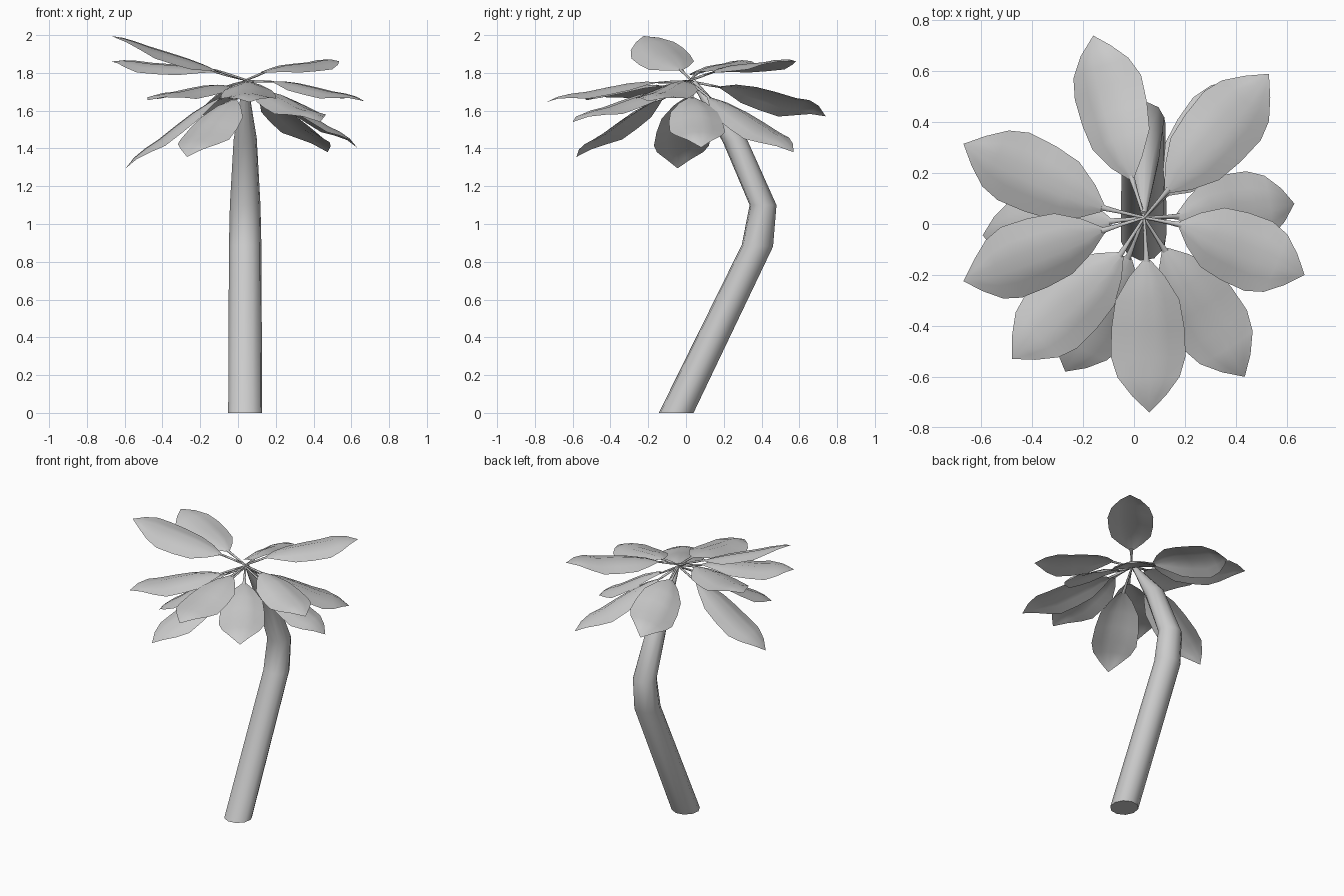
import bpy, bmesh, math
from mathutils import Vector

if "Cube" in bpy.data.objects:
    bpy.data.objects.remove(bpy.data.objects["Cube"])

CROWN = Vector((0.04, 0.025, 1.755))


def finish(name, bm, angle):
    bmesh.ops.recalc_face_normals(bm, faces=bm.faces)
    mesh = bpy.data.meshes.new(name)
    bm.to_mesh(mesh)
    bm.free()
    obj = bpy.data.objects.new(name, mesh)
    bpy.context.collection.objects.link(obj)
    bpy.ops.object.select_all(action='DESELECT')
    obj.select_set(True)
    bpy.context.view_layer.objects.active = obj
    bpy.ops.object.shade_smooth_by_angle(angle=math.radians(angle))
    return obj


def bridge(bm, a, b):
    n = len(a)
    for i in range(n):
        bm.faces.new((a[i], a[(i + 1) % n], b[(i + 1) % n], b[i]))


# Bent trunk: y, z, half width in x, half depth, ring tilt (degrees)
TRUNK = [(-0.052, 0.0, 0.091, 0.093, 0), (0.378, 0.885, 0.087, 0.084, -3),
         (0.408, 1.10, 0.082, 0.072, 0), (0.255, 1.45, 0.062, 0.062, 25),
         (0.04, 1.755, 0.012, 0.012, 35)]
SIDES = 10
bm = bmesh.new()
rings = []
for y, z, rx, ry, tilt in TRUNK:
    t = math.radians(tilt)
    ring = []
    for i in range(SIDES):
        a = 2 * math.pi * (i + 0.25) / SIDES
        d = ry * math.sin(a)
        ring.append(bm.verts.new((0.038 + rx * math.cos(a),
                                  y + d * math.cos(t), z + d * math.sin(t))))
    rings.append(ring)
for a, b in zip(rings, rings[1:]):
    bridge(bm, a, b)
bm.faces.new(rings[0])
bm.faces.new(rings[-1])
finish("trunk", bm, 40)

# Leaf outline: fraction of length, half width, rise of midrib, edge droop
OUTLINE = [(0.0, 0.013, 0.0, 0.0), (0.11, 0.070, 0.016, 0.018),
           (0.27, 0.126, 0.024, 0.038), (0.45, 0.143, 0.022, 0.040),
           (0.64, 0.147, 0.018, 0.038), (0.77, 0.122, 0.022, 0.024),
           (0.89, 0.066, 0.018, 0.010)]
# Cross-section: position across, share of the droop (crease along the midrib)
SECTION = [(-1, 1), (-0.55, 0.45), (-0.18, 0.02), (0, 0.14),
           (0.18, 0.02), (0.55, 0.45), (1, 1)]


def leaf(name, base, tip, arch=1.0, roll=0):
    base, tip = Vector(base), Vector(tip)
    along = tip - base
    side = along.cross(Vector((0, 0, 1))).normalized()
    up = side.cross(along).normalized()
    r = math.radians(roll)
    side, up = (side * math.cos(r) + up * math.sin(r),
                up * math.cos(r) - side * math.sin(r))
    bm = bmesh.new()
    rows = []
    for t, w, h, droop in OUTLINE:
        c = base + along * t + up * (h * arch)
        rows.append([bm.verts.new(c + side * (w * s) - up * (droop * k))
                     for s, k in SECTION])
    n = len(SECTION) - 1
    for a, b in zip(rows, rows[1:]):
        for i in range(n):
            bm.faces.new((a[i], a[i + 1], b[i + 1], b[i]))
    end = bm.verts.new(tip)
    for i in range(n):
        bm.faces.new((rows[-1][i], rows[-1][i + 1], end))
    finish(name, bm, 60)

    # Thin stalk joining the leaf to the crown
    start = Vector((CROWN.x, CROWN.y, CROWN.z + (base.z - 1.73) * 0.1))
    d = base + along * 0.015 - start
    s1 = d.cross(Vector((0, 0, 1))).normalized()
    u1 = s1.cross(d).normalized()
    bm = bmesh.new()
    stalk = []
    for f, r, flat in ((0, 0.006, 1), (0.6, 0.008, 0.9), (1, 0.013, 0.35)):
        stalk.append([bm.verts.new(start + d * f
                      + (s1 * math.cos(a) + u1 * math.sin(a) * flat) * r)
                      for a in (k * math.pi / 2.5 for k in range(5))])
    for a, b in zip(stalk, stalk[1:]):
        bridge(bm, a, b)
    bm.faces.new(stalk[0])
    bm.faces.new(stalk[-1])
    finish(name + "_stalk", bm, 80)


# Leaves around the crown: base, tip, arch, roll (positive lifts the right edge)
LEAVES = [
    ((-0.01, 0.18, 1.725), (-0.16, 0.74, 1.57), 1.6, 20),
    ((0.13, 0.13, 1.80), (0.53, 0.59, 1.86), 1.0, 0),
    ((-0.12, 0.06, 1.805), (-0.67, 0.315, 1.86), 0.7, 5),
    ((-0.12, -0.025, 1.815), (-0.67, -0.225, 1.995), 0.5, 11),
    ((-0.09, 0.01, 1.67), (-0.595, -0.045, 1.295), 1.0, 0),
    ((-0.05, -0.12, 1.73), (-0.48, -0.53, 1.655), 1.0, 0),
    ((-0.02, -0.13, 1.66), (-0.27, -0.58, 1.355), 1.0, 0),
    ((0.05, -0.14, 1.75), (0.06, -0.74, 1.645), 1.0, 0),
    ((0.12, -0.10, 1.70), (0.435, -0.60, 1.54), 1.2, 0),
    ((0.18, 0.0, 1.755), (0.67, -0.20, 1.65), 0.8, 0),
    ((0.17, 0.03, 1.67), (0.63, 0.08, 1.405), 1.2, 0),
    ((0.13, 0.12, 1.67), (0.475, 0.57, 1.38), 1.0, -7),
]
for i, args in enumerate(LEAVES, 1):
    leaf(f"leaf_{i}", *args)
